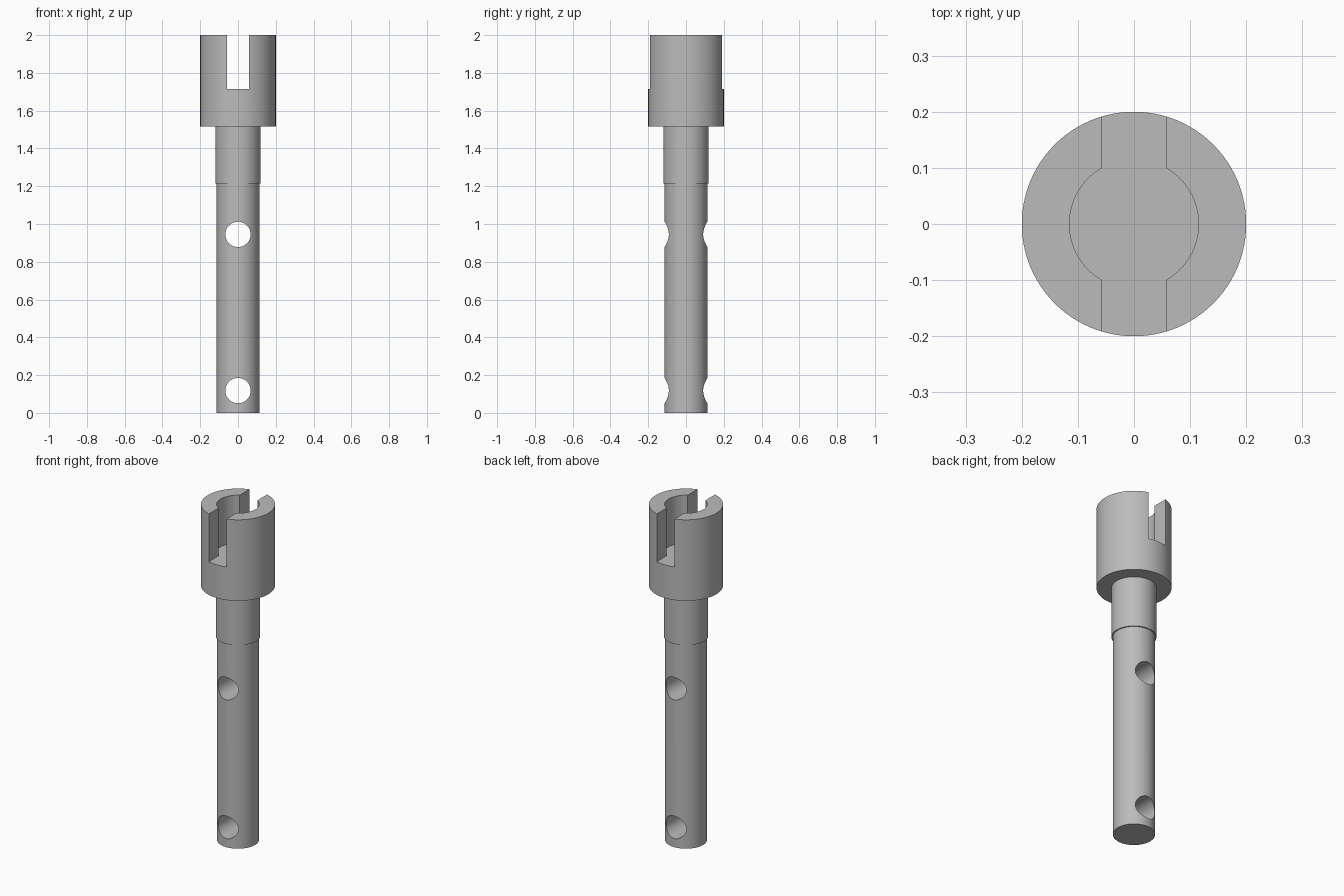
import bpy
import bmesh
from math import sin, cos, asin, pi, radians
from mathutils import Matrix, Vector

if "Cube" in bpy.data.objects:
    bpy.data.objects.remove(bpy.data.objects["Cube"], do_unlink=True)

SEGMENTS = 96
SHAFT_R, COLLAR_R, HEAD_R = 0.113, 0.12, 0.2
COLLAR_Z, HEAD_Z, SLOT_Z, TOP_Z = 1.215, 1.517, 1.715, 2.0
BORE_R, SLOT_HALF = 0.115, 0.058
HOLE_R, HOLE_HEIGHTS = 0.067, (0.118, 0.945)

steel = bpy.data.materials.new("steel grey")
steel.use_nodes = True
steel.diffuse_color = (0.5, 0.5, 0.5, 1)
steel.node_tree.nodes["Principled BSDF"].inputs["Base Color"].default_value = (0.5, 0.5, 0.5, 1)


def make_object(name, bm):
    bmesh.ops.recalc_face_normals(bm, faces=bm.faces)
    mesh = bpy.data.meshes.new(name)
    bm.to_mesh(mesh)
    bm.free()
    mesh.materials.append(steel)
    obj = bpy.data.objects.new(name, mesh)
    bpy.context.collection.objects.link(obj)
    return obj


def extrude_outline(name, rings):
    """Stack of rings, each a list of points, closed at both ends."""
    bm = bmesh.new()
    loops = [[bm.verts.new(p) for p in ring] for ring in rings]
    count = len(loops[0])
    for low, high in zip(loops, loops[1:]):
        for i in range(count):
            j = (i + 1) % count
            bm.faces.new((low[i], low[j], high[j], high[i]))
    bm.faces.new(loops[0][::-1])
    bm.faces.new(loops[-1])
    return make_object(name, bm)


def circle(radius, z):
    return [Vector((radius * cos(2 * pi * i / SEGMENTS),
                    radius * sin(2 * pi * i / SEGMENTS), z)) for i in range(SEGMENTS)]


# Stepped body: shaft, collar and head turned as one piece
profile = [(SHAFT_R, 0), (SHAFT_R, COLLAR_Z), (COLLAR_R, COLLAR_Z),
           (COLLAR_R, HEAD_Z), (HEAD_R, HEAD_Z), (HEAD_R, TOP_Z)]
body = extrude_outline("slotted_shaft", [circle(r, z) for r, z in profile])

# Head cutter: round bore joined with a straight slot from front to back
half_arc = pi / 2 - asin(SLOT_HALF / BORE_R)
outline = []
for side in (0, pi):
    s = cos(side)
    outline.append((s * SLOT_HALF, -s * 0.3))
    for i in range(33):
        a = side - half_arc + 2 * half_arc * i / 32
        outline.append((BORE_R * cos(a), BORE_R * sin(a)))
    outline.append((s * SLOT_HALF, s * 0.3))
cutters = [extrude_outline("head_cutter", [[(x, y, z) for x, y in outline]
                                           for z in (SLOT_Z, TOP_Z + 0.1)])]

# Cross holes through the shaft
for z in HOLE_HEIGHTS:
    bm = bmesh.new()
    bmesh.ops.create_cone(bm, cap_ends=True, segments=64, radius1=HOLE_R, radius2=HOLE_R,
                          depth=0.6, matrix=Matrix.Translation((0, 0, z)) @ Matrix.Rotation(pi / 2, 4, "X"))
    cutters.append(make_object("pin_hole_cutter", bm))

# Cut, then shade
bpy.ops.object.select_all(action="DESELECT")
body.select_set(True)
bpy.context.view_layer.objects.active = body
for cutter in cutters:
    cutter.hide_render = True
    mod = body.modifiers.new("cut", "BOOLEAN")
    mod.operation = "DIFFERENCE"
    mod.solver = "EXACT"
    mod.object = cutter
    bpy.ops.object.modifier_apply(modifier=mod.name)
    bpy.data.objects.remove(cutter, do_unlink=True)
bpy.ops.object.shade_smooth_by_angle(angle=radians(30))
